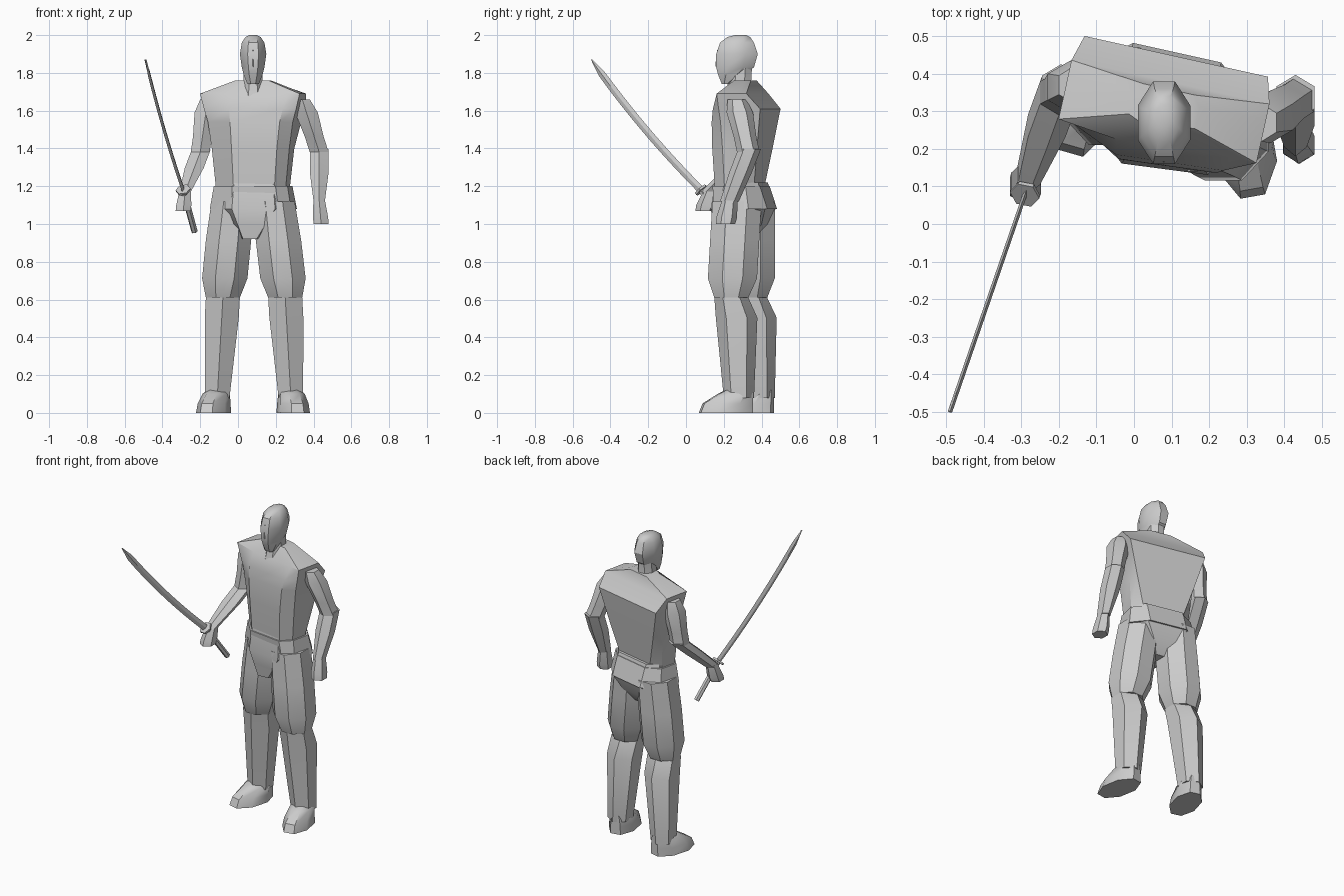
import bpy, bmesh, math
from mathutils import Vector

if "Cube" in bpy.data.objects:
    bpy.data.objects.remove(bpy.data.objects["Cube"], do_unlink=True)

grey = bpy.data.materials.new("plain_grey")
grey.use_nodes = True
grey.diffuse_color = (.6, .6, .6, 1)
shader = grey.node_tree.nodes["Principled BSDF"]
shader.inputs["Base Color"].default_value = grey.diffuse_color


def skin(name, rings):
    """Join equal-length rings of points into a capped, faceted solid."""
    bm = bmesh.new()
    loops = [[bm.verts.new(point) for point in ring] for ring in rings]
    count = len(loops[0])
    for lower, upper in zip(loops, loops[1:]):
        for i in range(count):
            j = (i + 1) % count
            bm.faces.new((lower[i], lower[j], upper[j], upper[i]))
    bm.faces.new(loops[0][::-1])
    bm.faces.new(loops[-1])
    bmesh.ops.recalc_face_normals(bm, faces=bm.faces)
    mesh = bpy.data.meshes.new(name)
    bm.to_mesh(mesh)
    bm.free()
    mesh.materials.append(grey)
    mesh.shade_smooth()
    mesh.set_sharp_from_angle(angle=math.radians(32))
    part = bpy.data.objects.new(name, mesh)
    bpy.context.collection.objects.link(part)


def turned(centre, u, v, yaw):
    """Place a sideways and backward offset around a turned centre."""
    cosine, sine = math.cos(yaw), math.sin(yaw)
    return centre + Vector((u * cosine - v * sine, u * sine + v * cosine, 0))


def polygon(centre, wide, deep, sides=8, yaw=0):
    """Level polygon that reaches exactly the half width and half depth."""
    angles = [math.tau * (i + .5) / sides for i in range(sides)]
    reach_u = max(math.cos(a) for a in angles)
    reach_v = max(math.sin(a) for a in angles)
    return [turned(centre, wide * math.cos(a) / reach_u,
                   deep * math.sin(a) / reach_v, yaw) for a in angles]


def limb(name, start, end, stations, sides=6):
    """Tapered segment; stations give fraction, half width and half depth."""
    skin(name, [polygon(start.lerp(end, along), wide, deep, sides)
                for along, wide, deep in stations])


def trunk(name, sections):
    """Turned body with a flat back panel and a narrower chest panel."""
    centre = Vector((.08, .3, 0))
    yaw = math.radians(-12.5)
    rings = []
    for height, wide, front, back, panel in sections:
        outline = [(-wide, -wide * .3), (-wide * .4, -front),
                   (wide * .75, .02 - front), (wide, -wide * .3),
                   (wide, back / 2), (panel, back),
                   (-panel, back), (-wide, back / 2)]
        middle = centre + Vector((0, 0, height))
        rings.append([turned(middle, u, v, yaw) for u, v in outline])
    skin(name, rings)


# Trunk: wide-shouldered tunic, hips with loincloth, and sash
trunk("tunic", [(1.2, .19, .14, .09, .13), (1.4, .21, .15, .12, .19),
                (1.54, .23, .15, .14, .23), (1.61, .25, .14, .15, .25),
                (1.69, .27, .1, .08, .27), (1.76, .09, .05, .06, .07)])
trunk("hips", [(.92, .06, .14, .06, .03), (1, .13, .15, .12, .08),
               (1.08, .2, .16, .15, .13), (1.22, .18, .14, .11, .12)])
trunk("waist_sash", [(1.08, .22, .14, .16, .12), (1.2, .2, .15, .12, .12)])

# Head, neck and nose
limb("neck", Vector((.08, .28, 1.67)), Vector((.08, .29, 1.84)),
     [(0, .06, .08), (.5, .05, .06), (1, .05, .06)], sides=8)
skin("head", [polygon(Vector((.08, y, z)), wide, deep) for y, z, wide, deep in (
    (.21, 1.74, .03, .02), (.24, 1.79, .05, .07), (.26, 1.83, .06, .1),
    (.27, 1.9, .07, .11), (.27, 1.96, .06, .09), (.28, 1.99, .04, .06),
    (.29, 2, .02, .03))])
skin("nose", [[(.07, .17, z), (.09, .17, z), (.08, y, z)]
              for z, y in ((1.83, .16), (1.84, .155), (1.92, .165))])


def leg(side, hip, knee, ankle, yaw):
    """Baggy trouser gathered below the knee, shin with a calf, and foot."""
    limb(side + "_trouser", hip, knee,
         [(0, .11, .13), (.4, .12, .13), (.8, .12, .13), (1, .09, .09)], sides=8)
    calf = knee.lerp(ankle, .2) + Vector((0, .02, 0))
    skin(side + "_shin", [polygon(knee, .09, .09, sides=6),
                          polygon(calf, .09, .11, sides=6),
                          polygon(ankle, .065, .08, sides=6)])
    floor = Vector((ankle.x, ankle.y, 0))
    rings = []
    for height, forward, wide, deep in ((0, .07, .08, .14), (.05, .06, .075, .13),
                                        (.1, .02, .065, .09), (.12, 0, .05, .07)):
        middle = turned(floor, 0, -forward, yaw) + Vector((0, 0, height))
        rings.append(polygon(middle, wide, deep, yaw=yaw))
    skin(side + "_foot", rings)


def arm(side, shoulder, elbow, wrist, knuckles):
    """Upper arm, forearm narrowing to the wrist, and closed hand."""
    limb(side + "_upper_arm", shoulder, elbow,
         [(0, .04, .05), (.25, .06, .07), (.7, .05, .06), (1, .05, .06)])
    limb(side + "_forearm", elbow, wrist,
         [(-.07, .05, .06), (.4, .05, .06), (1, .03, .05)])
    limb(side + "_hand", wrist, knuckles,
         [(-.1, .03, .04), (.7, .04, .055), (1, .04, .05)])


# Left leg steps ahead of the right; each foot turns slightly outward
leg("left", Vector((.19, .27, 1.12)), Vector((.25, .24, .61)),
    Vector((.28, .28, .08)), math.radians(10))
leg("right", Vector((-.03, .34, 1.12)), Vector((-.08, .34, .61)),
    Vector((-.11, .39, .08)), math.radians(-16))

# Left arm hangs while the right reaches forward to hold the sword
arm("left", Vector((.34, .27, 1.66)), Vector((.43, .33, 1.38)),
    Vector((.43, .23, 1.12)), Vector((.44, .21, 1)))
arm("right", Vector((-.16, .37, 1.66)), Vector((-.2, .35, 1.38)),
    Vector((-.28, .13, 1.17)), Vector((-.29, .1, 1.07)))

# Sword: long curved blade, round guard and straight grip
guard = Vector((-.29, .08, 1.18))
tip = Vector((-.49, -.5, 1.87))
pommel = Vector((-.23, .22, .96))
along = (tip - guard).normalized()
flat = along.cross(Vector((0, 0, 1))).normalized()
edge = flat.cross(along).normalized()


def blade_ring(t):
    """Diamond section, dipping mid-length and narrowing near the tip."""
    centre = guard.lerp(tip, t) - edge * .08 * t * (1 - t)
    half = min(.02, .003 + .16 * (1 - t))
    return [centre + edge * half, centre + flat * .006,
            centre - edge * half, centre - flat * .006]


def rod(name, start, end, radius, sides):
    """Straight prism between two points."""
    axis = (end - start).normalized()
    across = axis.orthogonal().normalized()
    other = axis.cross(across)
    angles = [math.tau * i / sides for i in range(sides)]
    skin(name, [[point + (across * math.cos(a) + other * math.sin(a)) * radius
                 for a in angles] for point in (start, end)])


skin("sword_blade", [blade_ring(step / 10) for step in range(11)])
rod("sword_guard", guard - along * .006, guard + along * .006, .04, sides=6)
rod("sword_grip", pommel, guard, .017, sides=6)
